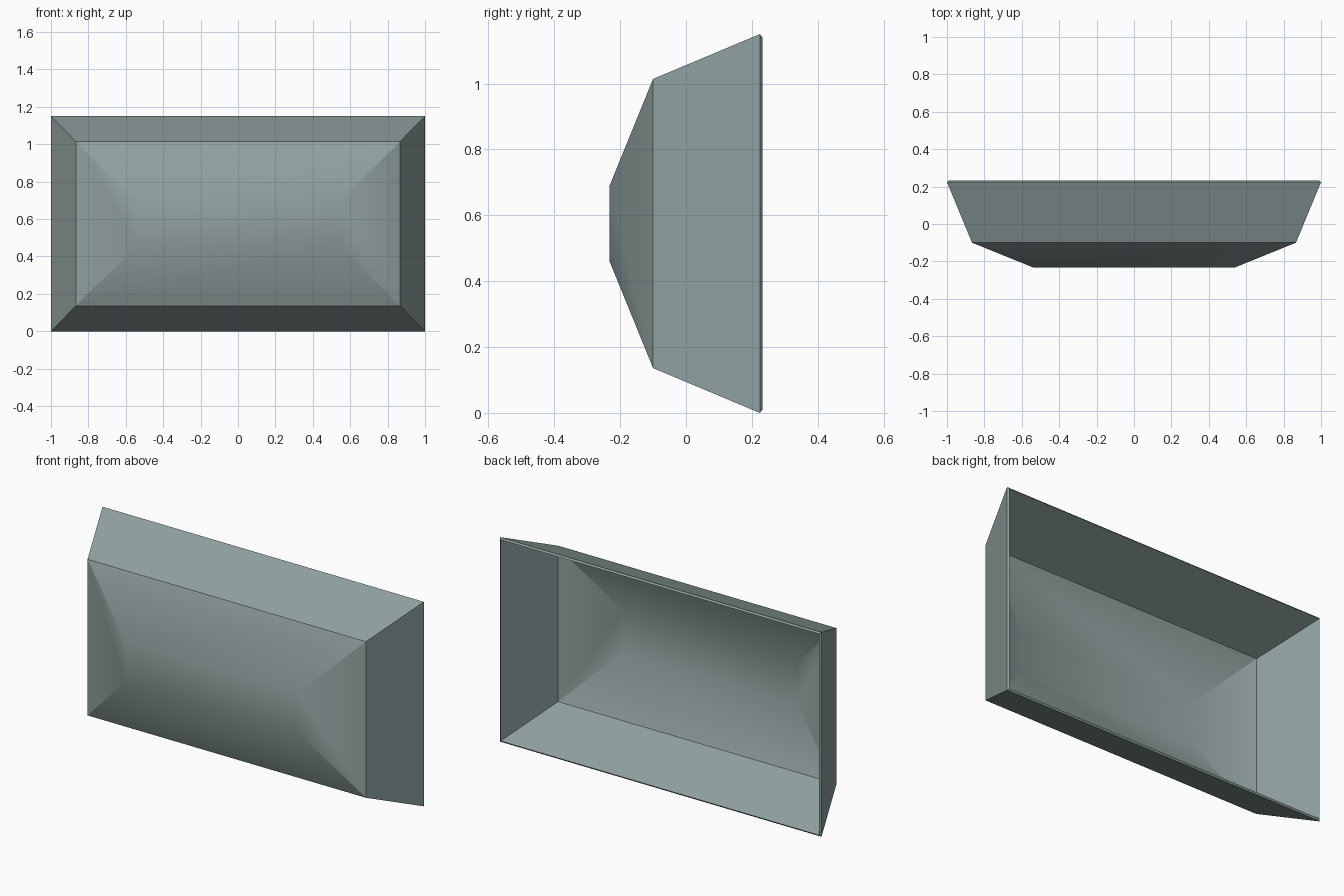
import bpy, bmesh, math

if "Cube" in bpy.data.objects:
    bpy.data.objects.remove(bpy.data.objects["Cube"])

# Nested rectangular rings: y, half width, half height
RINGS = [(0.224, 1.0, 0.575), (-0.10, 0.866, 0.439), (-0.232, 0.54, 0.115)]
CENTRE_Z = 0.575

bm = bmesh.new()
loops = []
for y, w, h in RINGS:
    loops.append([bm.verts.new((sx * w, y, CENTRE_Z + sz * h))
                  for sx, sz in ((-1, -1), (1, -1), (1, 1), (-1, 1))])

# Sloped walls between rings, flat cap on the front, open at the back
for a, b in zip(loops, loops[1:]):
    for i in range(4):
        j = (i + 1) % 4
        bm.faces.new((a[i], a[j], b[j], b[i]))
bm.faces.new(loops[-1])
bm.normal_update()
if bm.faces[:][-1].normal.y > 0:
    bmesh.ops.reverse_faces(bm, faces=bm.faces[:])

mesh = bpy.data.meshes.new("faceted_shell")
bm.to_mesh(mesh)
bm.free()
shell = bpy.data.objects.new("faceted_shell", mesh)
bpy.context.collection.objects.link(shell)
bpy.context.view_layer.objects.active = shell
shell.select_set(True)

# Grey-green paint
paint = bpy.data.materials.new("grey_green")
paint.diffuse_color = (0.28, 0.355, 0.35, 1)
paint.use_nodes = True
paint.node_tree.nodes["Principled BSDF"].inputs["Base Color"].default_value = paint.diffuse_color
mesh.materials.append(paint)

# Thin wall thickness going inward
solid = shell.modifiers.new("wall_thickness", 'SOLIDIFY')
solid.thickness = 0.015
solid.offset = -1
bpy.ops.object.modifier_apply(modifier=solid.name)

# Cap edges blend smoothly; rim, outer corners and dome diagonals stay sharp
bpy.ops.object.shade_smooth_by_angle(angle=math.radians(30))
